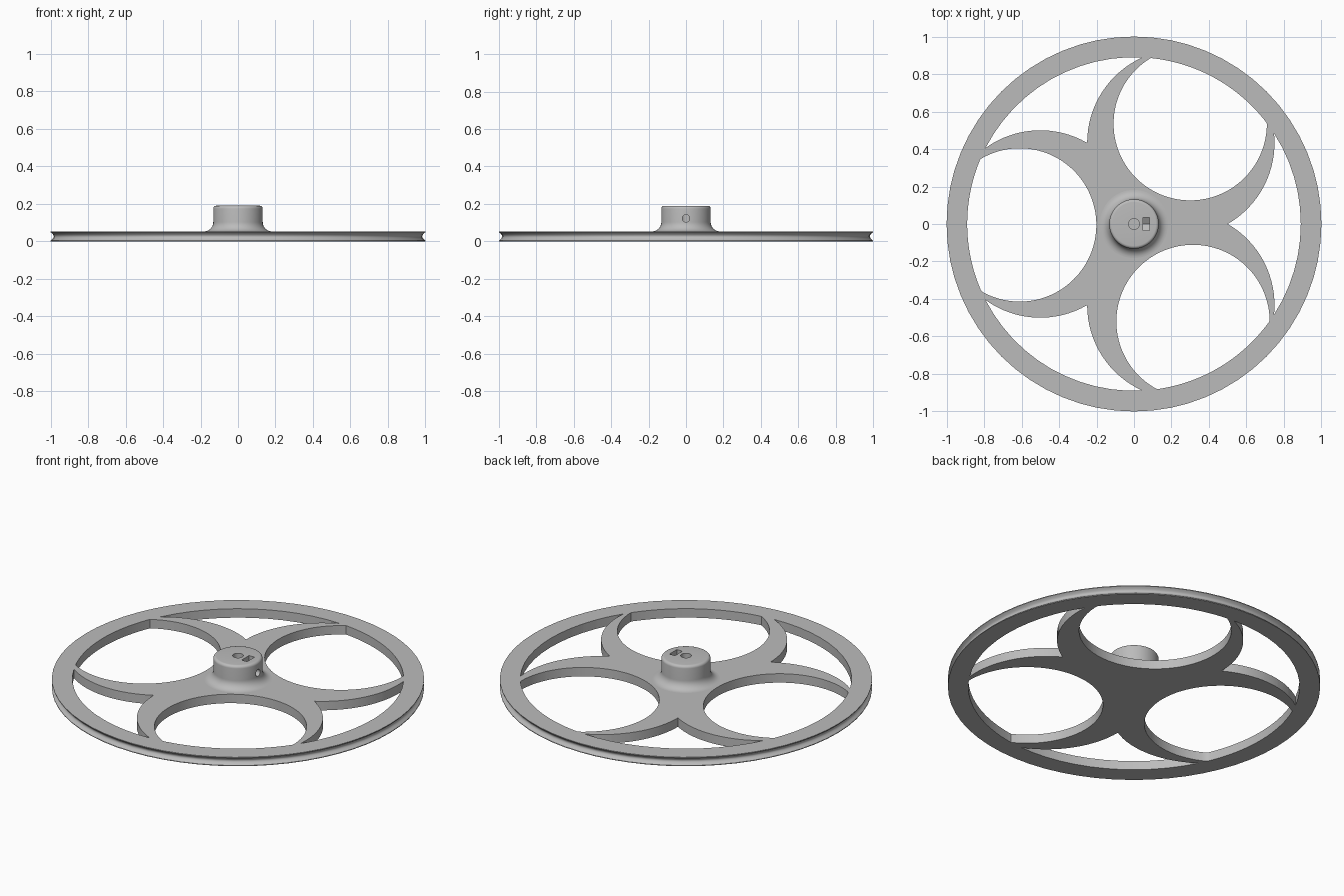
import bpy, bmesh
from math import sin, cos, pi, acos, radians, sqrt
from mathutils import Vector

if "Cube" in bpy.data.objects:
    bpy.data.objects.remove(bpy.data.objects["Cube"], do_unlink=True)

THICK, RIM_IN, HUB_R, HUB_TOP = 0.053, 0.89, 0.132, 0.19
SCREW_Z = 0.123

grey = bpy.data.materials.new("plain grey")
grey.use_nodes = True
grey.diffuse_color = (0.5, 0.5, 0.5, 1)
grey.node_tree.nodes["Principled BSDF"].inputs["Base Color"].default_value = (0.5, 0.5, 0.5, 1)


def finish(name, bm):
    bmesh.ops.recalc_face_normals(bm, faces=bm.faces[:])
    mesh = bpy.data.meshes.new(name)
    bm.to_mesh(mesh)
    bm.free()
    mesh.materials.append(grey)
    obj = bpy.data.objects.new(name, mesh)
    bpy.context.collection.objects.link(obj)
    return obj


def lathe(name, profile, steps):
    bm = bmesh.new()
    verts = [bm.verts.new((r, 0, z)) for r, z in profile]
    edges = [bm.edges.new(pair) for pair in zip(verts, verts[1:])]
    bmesh.ops.spin(bm, geom=verts + edges, cent=(0, 0, 0), axis=(0, 0, 1),
                   angle=2 * pi, steps=steps)
    bmesh.ops.remove_doubles(bm, verts=bm.verts[:], dist=1e-5)
    return finish(name, bm)


def prism(name, points, sweep):
    bm = bmesh.new()
    face = bm.faces.new([bm.verts.new(p) for p in points])
    top = bmesh.ops.extrude_face_region(bm, geom=[face])["geom"]
    moved = [v for v in top if isinstance(v, bmesh.types.BMVert)]
    bmesh.ops.translate(bm, verts=moved, vec=sweep)
    obj = finish(name, bm)
    obj.hide_render = True
    return obj


def arc(cx, cy, r, start, end, n):
    return [(cx + r * cos(start + (end - start) * i / n),
             cy + r * sin(start + (end - start) * i / n)) for i in range(n + 1)]


def cut(obj, cutters):
    bpy.ops.object.select_all(action="DESELECT")
    bpy.context.view_layer.objects.active = obj
    obj.select_set(True)
    for cutter in cutters:
        mod = obj.modifiers.new("cut", "BOOLEAN")
        mod.operation, mod.solver, mod.object = "DIFFERENCE", "EXACT", cutter
        bpy.ops.object.modifier_apply(modifier=mod.name)
        bpy.data.objects.remove(cutter, do_unlink=True)
    bpy.ops.object.shade_smooth_by_angle(angle=radians(30))


# Wheel disc with a grooved edge
groove = [(1 - 0.017 * sin(pi * i / 10), 0.004 + (THICK - 0.008) * i / 10) for i in range(11)]
wheel = lathe("wheel", [(0, 0), (1, 0)] + groove + [(1, THICK), (0, THICK)], 64)

cutters = []
# Three large round windows, trimmed by the rim
for cx, cy in ((-0.61, -0.005), (0.3, 0.535), (0.315, -0.52)):
    outline = []
    for x, y in arc(cx, cy, 0.409, 0, 2 * pi, 128)[:-1]:
        trim = min(1, RIM_IN / sqrt(x * x + y * y))
        outline.append((x * trim, y * trim, -0.1))
    cutters.append(prism("window_cutter", outline, (0, 0, 0.3)))

# Three pointed gaps between the crescent spokes
half = acos(RIM_IN)
tip = pi / 3 - half
side = arc(0.25, sqrt(3) / 4, 0.5, -pi / 3, pi / 3 - 2 * half, 16)
gap = side + arc(0, 0, RIM_IN, tip, -tip, 12)[1:-1] + [(x, -y) for x, y in side[:0:-1]]
for k in range(3):
    c, s = cos(k * 2 * pi / 3), sin(k * 2 * pi / 3)
    outline = [(x * c - y * s, x * s + y * c, -0.1) for x, y in gap]
    cutters.append(prism("gap_cutter", outline, (0, 0, 0.3)))
cut(wheel, cutters)

# Hub with a flared foot and a rounded top edge
flare, bevel = 0.05, 0.016
profile = [(0, 0.03), (HUB_R + flare, 0.03)]
profile += arc(HUB_R + flare, THICK + flare, flare, -pi / 2, -pi, 10)
profile += arc(HUB_R - bevel, HUB_TOP - bevel, bevel, 0, pi / 2, 6) + [(0, HUB_TOP)]
hub = lathe("hub", profile, 64)

# Shaft bore, side screw hole and pointed nut slot
bore = prism("bore_cutter", [(x, y, 0.06) for x, y in arc(0, 0, 0.029, 0, 2 * pi, 32)[:-1]],
             (0, 0, 0.3))
screw = prism("screw_cutter",
              [(0, y, z) for y, z in arc(0, SCREW_Z, 0.02, 0, 2 * pi, 24)[:-1]], (0.3, 0, 0))
w = 0.035
slot = prism("nut_cutter",
             [(0.048, y, z) for y, z in ((-w, 0.3), (-w, SCREW_Z - w / sqrt(3)),
                                         (0, SCREW_Z - 2 * w / sqrt(3)),
                                         (w, SCREW_Z - w / sqrt(3)), (w, 0.3))],
             (0.036, 0, 0))
cut(hub, [bore, screw, slot])
